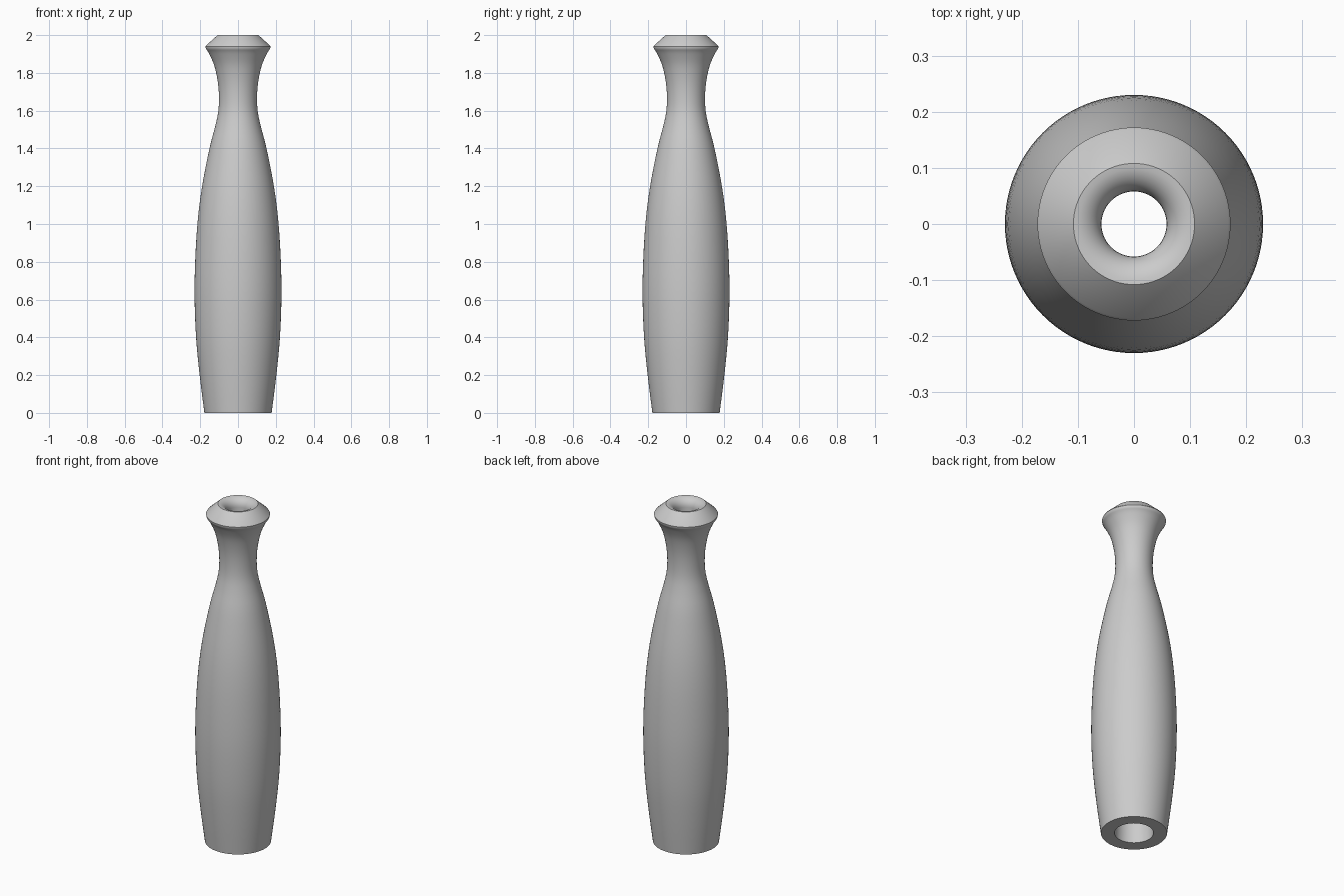
import bpy, bmesh, math

if "Cube" in bpy.data.objects:
    bpy.data.objects.remove(bpy.data.objects["Cube"])

SEGMENTS = 96
TURN = 2 * math.pi


def smooth_curve(pts, steps=4):
    """Pass a Catmull-Rom curve through (radius, height) points."""
    ext = [pts[0]] + pts + [pts[-1]]
    out = []
    for a, b, c, d in zip(ext, ext[1:], ext[2:], ext[3:]):
        for i in range(steps):
            t = i / steps
            out.append(tuple(0.5 * (2 * q + (r - p) * t
                                    + (2 * p - 5 * q + 4 * r - s) * t * t
                                    + (3 * q - p - 3 * r + s) * t ** 3)
                             for p, q, r, s in zip(a, b, c, d)))
    return out + [pts[-1]]


# Outer grip: swelling body, slim neck and flared collar
outer = smooth_curve([(0.178, 0), (0.203, 0.2), (0.222, 0.4), (0.230, 0.62),
                      (0.226, 0.82), (0.213, 1.02), (0.190, 1.2), (0.151, 1.4),
                      (0.120, 1.52), (0.104, 1.6), (0.101, 1.68), (0.108, 1.76),
                      (0.126, 1.84), (0.152, 1.9), (0.168, 1.925)])
# Rounded collar edge, then bevel up to the top rim
collar = [(0.171, 1.932), (0.172, 1.939), (0.168, 1.946), (0.108, 2.0)]
# Rounded lip leading into the bore
lip = [(0.058 + 0.05 * (1 - math.sin(a)), 1.95 + 0.05 * math.cos(a))
       for a in (i * math.pi / 16 for i in range(1, 9))]
# Bore widening towards the open bottom
bore = [(0.058, 1.6), (0.105, 0.0)]
profile = outer + collar + lip + bore

# Revolve the closed profile
bm = bmesh.new()
rings = [[bm.verts.new((r * math.cos(TURN * k / SEGMENTS),
                        r * math.sin(TURN * k / SEGMENTS), z))
          for k in range(SEGMENTS)] for r, z in profile]
for low, high in zip(rings, rings[1:] + rings[:1]):
    for k in range(SEGMENTS):
        n = (k + 1) % SEGMENTS
        bm.faces.new((low[k], low[n], high[n], high[k]))
bmesh.ops.recalc_face_normals(bm, faces=bm.faces)

mesh = bpy.data.meshes.new("handle")
bm.to_mesh(mesh)
bm.free()
handle = bpy.data.objects.new("handle", mesh)
bpy.context.collection.objects.link(handle)

grey = bpy.data.materials.new("plain grey")
grey.diffuse_color = (0.6, 0.6, 0.6, 1)
grey.use_nodes = True
grey.node_tree.nodes["Principled BSDF"].inputs["Base Color"].default_value = grey.diffuse_color
mesh.materials.append(grey)

# Smooth shading with crisp rims
bpy.context.view_layer.objects.active = handle
handle.select_set(True)
bpy.ops.object.shade_smooth_by_angle(angle=math.radians(35))
